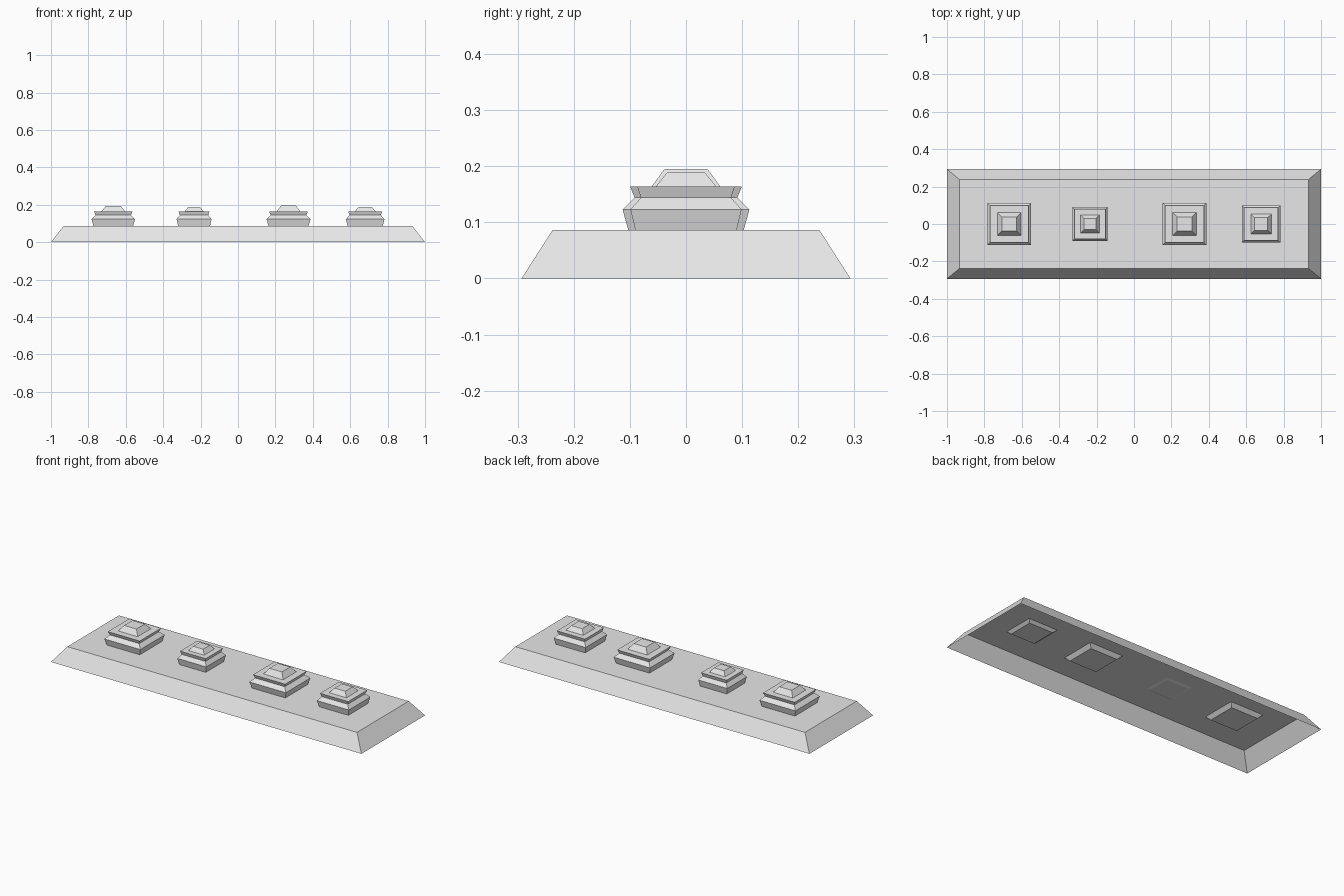
import bpy
import bmesh

cube = bpy.data.objects.get("Cube")
if cube:
    bpy.data.objects.remove(cube, do_unlink=True)

grey = bpy.data.materials.new("light_grey")
grey.use_nodes = True
grey.diffuse_color = (0.8, 0.8, 0.8, 1)
grey.node_tree.nodes["Principled BSDF"].inputs["Base Color"].default_value = (0.8, 0.8, 0.8, 1)


def stack(name, x, rings, closed_bottom):
    """Skin rectangular rings (half x, half y, z) into a flat-faced shell."""
    bm = bmesh.new()
    loops = []
    for hx, hy, z in rings:
        corners = ((-1, -1), (1, -1), (1, 1), (-1, 1))
        loops.append([bm.verts.new((sx * hx, sy * hy, z)) for sx, sy in corners])
    for low, high in zip(loops, loops[1:]):
        for i in range(4):
            j = (i + 1) % 4
            bm.faces.new((low[i], low[j], high[j], high[i]))
    bm.faces.new(loops[-1])
    if closed_bottom:
        bm.faces.new(loops[0][::-1])
    mesh = bpy.data.meshes.new(name)
    bm.to_mesh(mesh)
    bm.free()
    mesh.materials.append(grey)
    obj = bpy.data.objects.new(name, mesh)
    obj.location.x = x
    bpy.context.collection.objects.link(obj)


# Sloped base, hollow underneath
plate = 0.086
stack("base_plate", 0, [(1.0, 0.293, 0), (0.933, 0.238, plate)], False)

# Stepped mounds: position, half width, top height, depth below the plate
mounds = [
    ("outer_right_mound", -0.667, 0.112, 0.194, 0.020),
    ("inner_right_mound", -0.235, 0.090, 0.187, 0.004),
    ("inner_left_mound", 0.27, 0.113, 0.195, 0.020),
    ("outer_left_mound", 0.68, 0.099, 0.189, 0.014),
]
for name, x, half, top, depth in mounds:
    # Width factor and height of each step, from the foot to the cap
    profile = [
        (0.74, plate - depth), (0.91, plate), (1.0, 0.123), (0.81, 0.144),
        (0.88, 0.164), (0.54, 0.164), (0.34, top),
    ]
    stack(name, x, [(half * f * 1.04, half * f, z) for f, z in profile], True)
